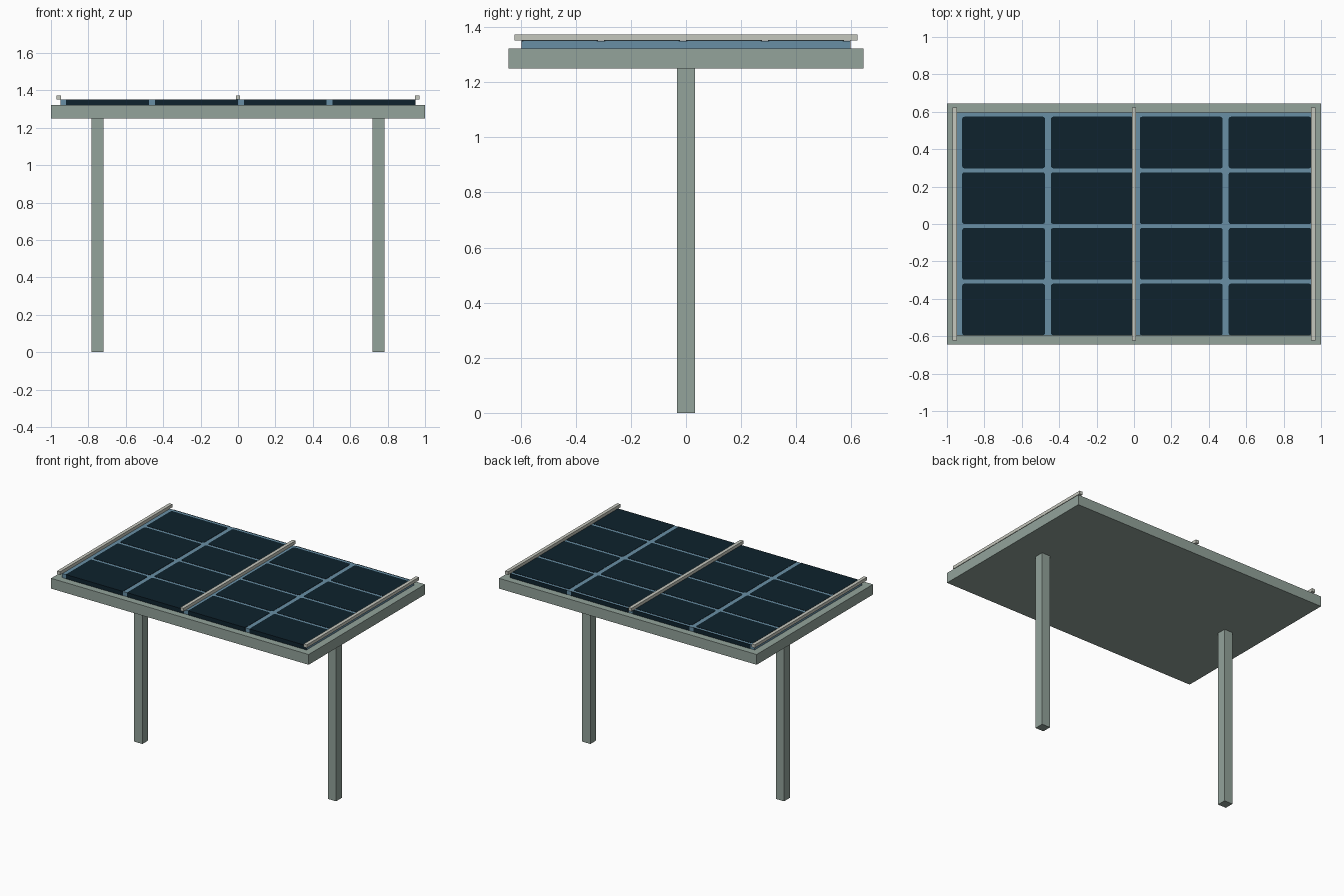
import bpy, bmesh

if "Cube" in bpy.data.objects:
    bpy.data.objects.remove(bpy.data.objects["Cube"])


def material(name, r, g, b):
    def lin(c):
        c /= 255
        return c / 12.92 if c <= 0.04045 else ((c + 0.055) / 1.055) ** 2.4
    m = bpy.data.materials.new(name)
    m.diffuse_color = (lin(r), lin(g), lin(b), 1)
    m.use_nodes = True
    m.node_tree.nodes["Principled BSDF"].inputs["Base Color"].default_value = m.diffuse_color
    return m


STEEL = material("grey_green_steel", 147, 163, 155)
RAIL = material("pale_rail", 197, 199, 189)
GRID = material("blue_grid", 104, 143, 165)
CELL = material("dark_cell", 14, 34, 45)


def box(name, lo, hi, mat, corner=0.0):
    """Box between two corners, with optional rounded vertical edges."""
    bm = bmesh.new()
    bmesh.ops.create_cube(bm, size=1)
    for v in bm.verts:
        for k in range(3):
            v.co[k] = lo[k] + (v.co[k] + 0.5) * (hi[k] - lo[k])
    if corner:
        upright = [e for e in bm.edges
                   if abs(e.verts[0].co.z - e.verts[1].co.z) > 1e-5]
        bmesh.ops.bevel(bm, geom=upright, offset=corner, segments=3,
                        profile=0.5, affect='EDGES')
    me = bpy.data.meshes.new(name)
    bm.to_mesh(me)
    bm.free()
    me.materials.append(mat)
    ob = bpy.data.objects.new(name, me)
    bpy.context.collection.objects.link(ob)
    return ob


# Supporting slab and two square posts
box("canopy_slab", (-1, -0.645, 1.25), (1, 0.645, 1.322), STEEL)
for side, x in (("left", -0.752), ("right", 0.752)):
    box(side + "_post", (x - 0.032, -0.032, 0), (x + 0.032, 0.032, 1.25), STEEL)

# Solar panel body, seen as the grid between the cells
PX, PY, TOP = 0.95, 0.595, 1.35
box("panel_body", (-PX, -PY, 1.322), (PX, PY, TOP), GRID)

# Cells on top, continued down the long edges of the panel
DX, DY = 2 * PX / 4, 2 * PY / 4
for i in range(4):
    x0, x1 = -PX + i * DX + 0.031, -PX + (i + 1) * DX - 0.001
    for j in range(4):
        y0 = -PY + j * DY
        box(f"cell_{i}_{j}", (x0, y0, TOP), (x1, y0 + 0.276, TOP + 0.002),
            CELL, 0.012)
    for side, s in (("front", -1), ("back", 1)):
        ys = sorted((s * PY, s * (PY + 0.002)))
        box(f"{side}_edge_cell_{i}", (x0, ys[0], 1.322), (x1, ys[1], TOP + 0.002), CELL)

# Clamping rails across the panel
for name, x in (("left", -0.958), ("middle", 0), ("right", 0.958)):
    box(name + "_rail", (x - 0.012, -0.622, 1.351), (x + 0.012, 0.622, 1.373), RAIL)
